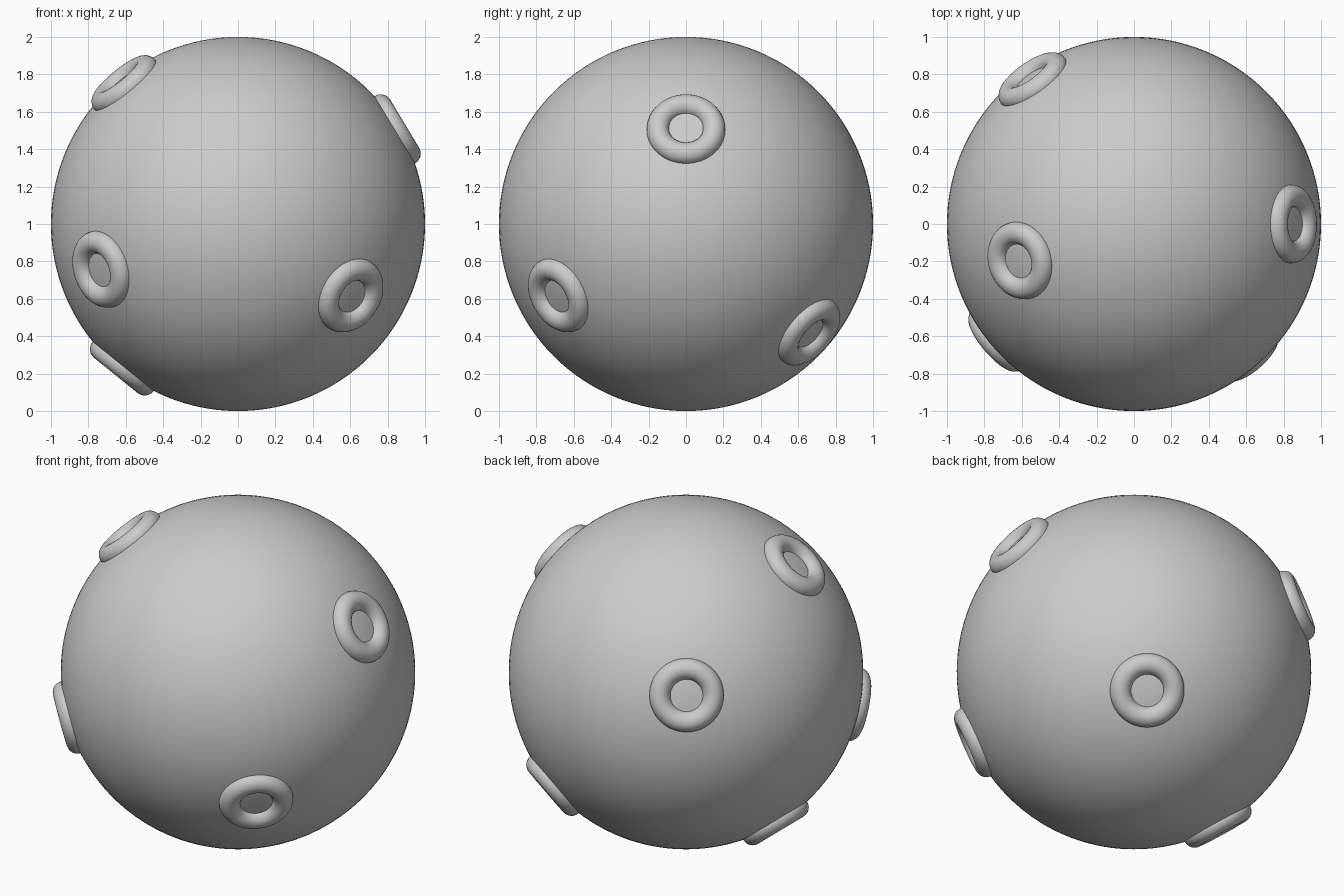
import bpy
from mathutils import Vector

if "Cube" in bpy.data.objects:
    bpy.data.objects.remove(bpy.data.objects["Cube"])

CENTRE = Vector((0, 0, 1))

# Main ball
bpy.ops.mesh.primitive_uv_sphere_add(segments=128, ring_count=64, radius=1, location=CENTRE)
ball = bpy.context.object
ball.name = "ball"
bpy.ops.object.shade_smooth()


def add_ring(index, direction):
    """Half-sunken ring lying flat on the ball's surface."""
    d = Vector(direction).normalized()
    bpy.ops.mesh.primitive_torus_add(
        major_radius=0.15, minor_radius=0.06, major_segments=64, minor_segments=24,
        location=CENTRE + d * 0.98, rotation=d.to_track_quat('Z', 'Y').to_euler())
    ring = bpy.context.object
    ring.name = f"surface_ring_{index}"
    bpy.ops.object.shade_smooth()


# Rings scattered over the ball
directions = [
    (0.857, 0.0, 0.515),
    (0.61, -0.69, -0.388),
    (-0.74, -0.626, -0.247),
    (-0.618, -0.199, 0.761),
    (-0.55, 0.78, 0.298),
    (0.46, 0.666, -0.587),
    (-0.628, 0.0, -0.778),
]
for i, direction in enumerate(directions, 1):
    add_ring(i, direction)
